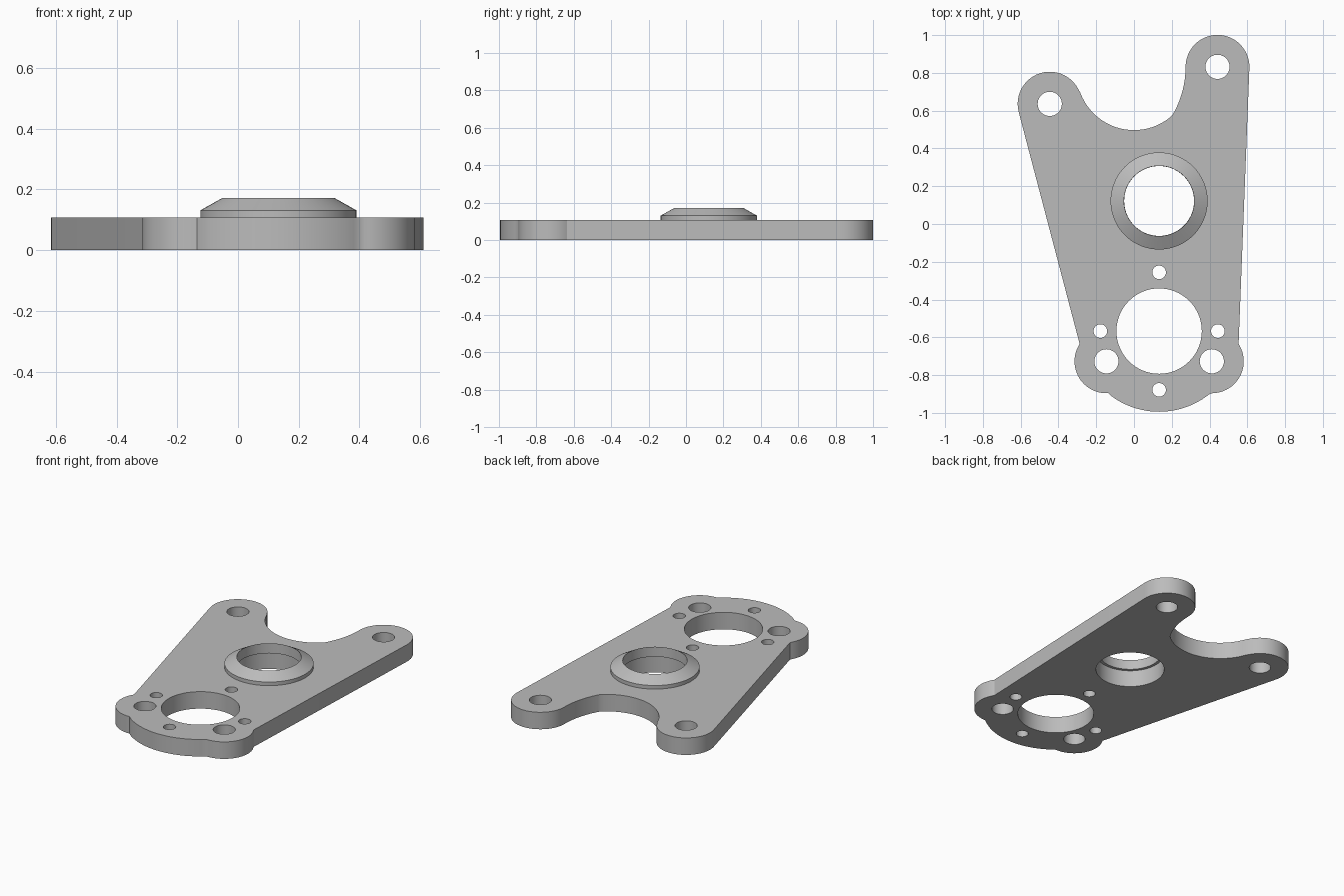
import bpy, bmesh
from math import sin, cos, radians, tau

if "Cube" in bpy.data.objects:
    bpy.data.objects.remove(bpy.data.objects["Cube"], do_unlink=True)

THICK = 0.108
BOSS = (0.133, 0.122)
BIG = (0.133, -0.567)

grey = bpy.data.materials.new("plain grey")
grey.use_nodes = True
grey.diffuse_color = (0.5, 0.5, 0.5, 1)
grey.node_tree.nodes["Principled BSDF"].inputs["Base Color"].default_value = (0.5, 0.5, 0.5, 1)


def arc(centre, r, start, end, n=24):
    angles = [radians(start + (end - start) * i / n) for i in range(n + 1)]
    return [(centre[0] + r * cos(a), centre[1] + r * sin(a)) for a in angles]


def circle(centre, r, n=64):
    return arc(centre, r, 0, 360, n)[:-1]


def finish(obj):
    # Weld, fix normals, colour and shade a finished part
    bm = bmesh.new()
    bm.from_mesh(obj.data)
    bmesh.ops.remove_doubles(bm, verts=bm.verts, dist=0.0002)
    bmesh.ops.recalc_face_normals(bm, faces=bm.faces)
    bm.to_mesh(obj.data)
    bm.free()
    obj.data.materials.clear()
    obj.data.materials.append(grey)
    bpy.ops.object.select_all(action='DESELECT')
    obj.select_set(True)
    bpy.context.view_layer.objects.active = obj
    bpy.ops.object.shade_smooth_by_angle(angle=radians(25))


def plate(name, loops, thickness):
    # Filled flat outline with holes, extruded up from the ground
    curve = bpy.data.curves.new(name + " outline", 'CURVE')
    curve.dimensions = '2D'
    curve.fill_mode = 'BOTH'
    curve.extrude = thickness / 2
    for loop in loops:
        spline = curve.splines.new('POLY')
        spline.points.add(len(loop) - 1)
        for point, (x, y) in zip(spline.points, loop):
            point.co = (x, y, 0, 1)
        spline.use_cyclic_u = True
    helper = bpy.data.objects.new(name + " outline", curve)
    bpy.context.collection.objects.link(helper)
    deps = bpy.context.evaluated_depsgraph_get()
    mesh = bpy.data.meshes.new_from_object(helper.evaluated_get(deps))
    bpy.data.objects.remove(helper, do_unlink=True)
    for v in mesh.vertices:
        v.co.z += thickness / 2
    obj = bpy.data.objects.new(name, mesh)
    bpy.context.collection.objects.link(obj)
    finish(obj)


def lathe(name, centre, profile, n=72):
    # Closed profile of (radius, height) spun about a vertical axis
    bm = bmesh.new()
    rings = [[bm.verts.new((centre[0] + r * cos(tau * i / n), centre[1] + r * sin(tau * i / n), z))
              for i in range(n)] for r, z in profile]
    for k, low in enumerate(rings):
        high = rings[(k + 1) % len(rings)]
        for i in range(n):
            j = (i + 1) % n
            bm.faces.new((low[i], low[j], high[j], high[i]))
    mesh = bpy.data.meshes.new(name)
    bm.to_mesh(mesh)
    bm.free()
    obj = bpy.data.objects.new(name, mesh)
    bpy.context.collection.objects.link(obj)
    finish(obj)


# Bracket outline: two upper ears, the notch between them, two lower lobes
ear_l, ear_r = (-0.446, 0.636), (0.442, 0.832)
lobe_l, lobe_r = (-0.146, -0.727), (0.412, -0.727)
outline = (
    arc(ear_r, 0.169, -2, 180)
    + arc((-0.23, 0.832), 0.503, 0, -30.6)[1:]
    + arc((0, 0.8), 0.303, -48, -160)[1:]
    + arc(ear_l, 0.17, 20, 195)[1:]
    + arc(lobe_l, 0.169, 147, 273.6)
    + arc(BIG, 0.427, 231.2, 308.8)[1:]
    + arc(lobe_r, 0.169, -93.6, 33)[1:]
)

# Bores, bolt holes and the four small holes around the large bore
holes = [circle(BOSS, 0.203), circle(BIG, 0.226)]
holes += [circle(c, 0.064, 40) for c in (ear_l, ear_r, lobe_l, lobe_r)]
holes += [circle((BIG[0] + 0.311 * dx, BIG[1] + 0.311 * dy), 0.036, 32)
          for dx, dy in ((1, 0), (-1, 0), (0, 1), (0, -1))]
plate("bracket_plate", [outline] + holes, THICK)

# Raised bevelled collar with a lip over the bore
lathe("bore_collar", BOSS, [(0.185, THICK), (0.257, THICK), (0.257, 0.131), (0.186, 0.171)])
